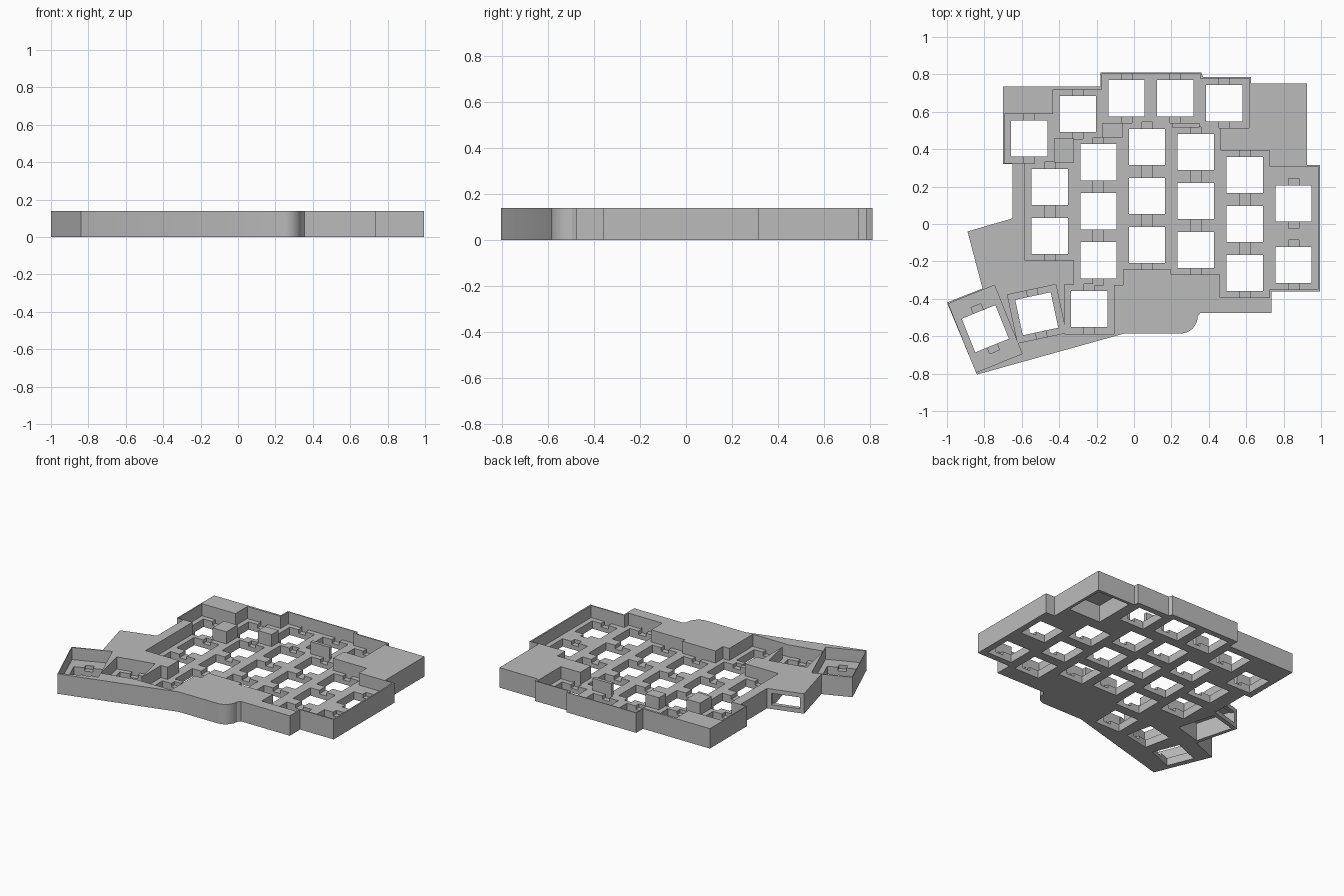
import bpy
import bmesh
from math import radians, cos, sin, pi
from mathutils import Matrix

default = bpy.data.objects.get("Cube")
if default:
    bpy.data.objects.remove(default, do_unlink=True)

HEIGHT = 0.14        # full case height
FLOOR = 0.055        # top of the switch plate
LEDGE = 0.03         # bottom of the clip notches
UNIT = 0.262         # key pitch
HOLE = 0.194         # switch opening
OVER = 0.01          # cutter overshoot

grey = bpy.data.materials.new("matte_grey")
grey.use_nodes = True
grey.diffuse_color = (0.5, 0.5, 0.5, 1)
grey.node_tree.nodes["Principled BSDF"].inputs["Base Color"].default_value = (0.5, 0.5, 0.5, 1)


def make_object(name, bm):
    bmesh.ops.recalc_face_normals(bm, faces=bm.faces)
    mesh = bpy.data.meshes.new(name)
    bm.to_mesh(mesh)
    bm.free()
    mesh.materials.append(grey)
    obj = bpy.data.objects.new(name, mesh)
    bpy.context.collection.objects.link(obj)
    return obj


def add_box(bm, place, size, low, high, shift=0.0):
    """Box on a rotated plan position, moved by shift along its own y."""
    x, y, turn = place
    width, depth = size
    matrix = (Matrix.Translation((x, y, (low + high) / 2))
              @ Matrix.Rotation(radians(turn), 4, "Z")
              @ Matrix.Translation((0, shift, 0))
              @ Matrix.Diagonal((width, depth, high - low, 1)))
    bmesh.ops.create_cube(bm, size=1, matrix=matrix)


def carve(target, name, bm):
    """Subtract a set of boxes from the target and drop the cutter."""
    cutter = make_object(name, bm)
    cutter.hide_render = True
    mod = target.modifiers.new(name, "BOOLEAN")
    mod.operation = "DIFFERENCE"
    mod.solver = "EXACT"
    mod.use_self = True
    mod.object = cutter
    bpy.context.view_layer.objects.active = target
    bpy.ops.object.modifier_apply(modifier=name)
    bpy.data.objects.remove(cutter, do_unlink=True)


# Case outline, clockwise from the back left corner
outline = [
    (-0.7, 0.735), (-0.18, 0.735), (-0.18, 0.81), (0.36, 0.81),
    (0.37, 0.785), (0.625, 0.785), (0.625, 0.75), (0.925, 0.75),
    (0.925, 0.315), (0.995, 0.315), (0.995, -0.36), (0.735, -0.36),
    (0.735, -0.475), (0.355, -0.475),
]
# Rounded front corner
outline += [(0.25 + 0.09 * cos(a), -0.495 + 0.09 * sin(a))
            for a in [-pi / 2 * i / 10 for i in range(11)]]
# Sloping front, thumb end and controller housing
outline += [
    (-0.05, -0.585), (-0.84, -0.805), (-1.0, -0.42), (-0.81, -0.345),
    (-0.89, -0.04), (-0.65, 0.03), (-0.65, 0.32), (-0.7, 0.32),
]

bm = bmesh.new()
base = bm.faces.new([bm.verts.new((x, y, 0)) for x, y in outline])
top = bmesh.ops.extrude_face_region(bm, geom=[base])
bmesh.ops.translate(bm, vec=(0, 0, HEIGHT),
                    verts=[v for v in top["geom"] if isinstance(v, bmesh.types.BMVert)])
case = make_object("keyboard_case", bm)

# Key columns: x, y of the back key, number of keys
columns = [
    (-0.56, 0.457, 1), (-0.3, 0.588, 1), (-0.04, 0.672, 1),
    (0.22, 0.672, 1), (0.482, 0.645, 1), (-0.45, 0.198, 2),
    (-0.19, 0.33, 3), (0.07, 0.412, 3), (0.33, 0.385, 3),
    (0.592, 0.262, 3), (-0.24, -0.455, 1),
]
# Keys: (x, y, turn) and the length of the well in units
keys = [((x, y - i * UNIT, 0), 1) for x, y, n in columns for i in range(n)]
keys += [((0.853, 0.11, 0), 1.5), ((0.853, -0.219, 0), 1),
         ((-0.52, -0.48, 12), 1), ((-0.795, -0.56, 22), 1.5)]

# Sunken key wells; neighbouring cells merge into one basin
wells = bmesh.new()
for place, length in keys:
    add_box(wells, place, (UNIT + 0.002, UNIT * length + 0.002), FLOOR, HEIGHT + OVER)
carve(case, "key_wells", wells)

# Clip notches in front of and behind each switch
notches = bmesh.new()
for place, length in keys:
    add_box(notches, place, (0.056, HOLE + 0.072), LEDGE, FLOOR + OVER)
carve(case, "clip_notches", notches)

# Square switch openings
holes = bmesh.new()
for place, length in keys:
    add_box(holes, place, (HOLE, HOLE), -OVER, FLOOR + 2 * OVER)
carve(case, "switch_openings", holes)

# Controller chamber, open below, with a connector window at the back
housing = (-0.728, -0.163, 15.5)
chamber = bmesh.new()
add_box(chamber, housing, (0.2, 0.27), -OVER, 0.125)
carve(case, "controller_chamber", chamber)
window = bmesh.new()
add_box(window, housing, (0.19, 0.1), 0.03, 0.11, shift=0.16)
carve(case, "connector_window", window)

# Hollow under the back right block
pocket = bmesh.new()
add_box(pocket, (0.78, 0.585, 0), (0.25, 0.29), -OVER, 0.12)
carve(case, "underside_pocket", pocket)

# Shading
bpy.ops.object.select_all(action="DESELECT")
case.select_set(True)
bpy.context.view_layer.objects.active = case
bpy.ops.object.shade_smooth_by_angle(angle=radians(20))
